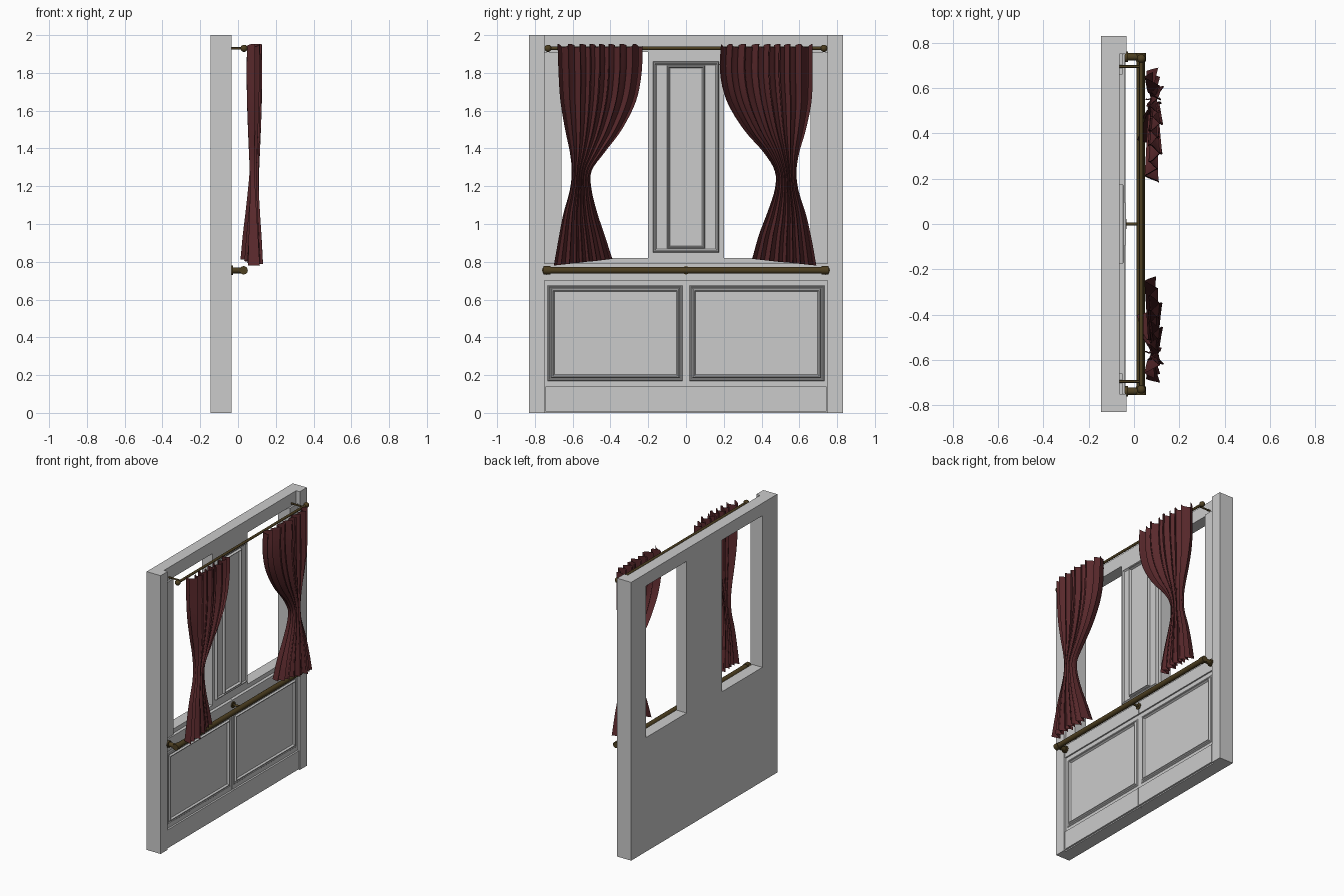
import bpy, bmesh, math
from mathutils import Vector

if "Cube" in bpy.data.objects:
    bpy.data.objects.remove(bpy.data.objects["Cube"])


def material(name, rgb):
    m = bpy.data.materials.new(name)
    m.diffuse_color = (*rgb, 1)
    m.use_nodes = True
    m.node_tree.nodes["Principled BSDF"].inputs["Base Color"].default_value = m.diffuse_color
    return m


BRONZE = material("bronze", (0.075, 0.05, 0.015))
CLOTH = material("red_cloth", (0.10, 0.022, 0.025))


def finish(name, bm, mat=None, smooth=None):
    me = bpy.data.meshes.new(name)
    bm.to_mesh(me)
    bm.free()
    ob = bpy.data.objects.new(name, me)
    bpy.context.collection.objects.link(ob)
    if mat:
        me.materials.append(mat)
    if smooth:
        bpy.ops.object.select_all(action='DESELECT')
        ob.select_set(True)
        bpy.context.view_layer.objects.active = ob
        bpy.ops.object.shade_smooth_by_angle(angle=math.radians(smooth))
    return ob


def box(name, x0, x1, y0, y1, z0, z1):
    bm = bmesh.new()
    bmesh.ops.create_cube(bm, size=1)
    for v in bm.verts:
        v.co = ((x0 + x1) / 2 + v.co.x * (x1 - x0), (y0 + y1) / 2 + v.co.y * (y1 - y0),
                (z0 + z1) / 2 + v.co.z * (z1 - z0))
    return finish(name, bm)


def moulding(name, y0, y1, z0, z1, xb, xt, w):
    """Rectangular picture-frame moulding standing on plane xb, crest at xt."""
    bm = bmesh.new()
    loops = []
    for d, x in ((0, xb), (w * 0.3, xt), (w * 0.6, xt), (w, xb)):
        loops.append([bm.verts.new((x, y, z)) for y, z in
                      ((y0 + d, z0 + d), (y1 - d, z0 + d), (y1 - d, z1 - d), (y0 + d, z1 - d))])
    for a, b in zip(loops, loops[1:]):
        for i in range(4):
            j = (i + 1) % 4
            bm.faces.new((a[i], a[j], b[j], b[i]))
    return finish(name, bm)


def rod(name, a, b, r, sides=16):
    a, b = Vector(a), Vector(b)
    bm = bmesh.new()
    bmesh.ops.create_cone(bm, cap_ends=True, segments=sides, radius1=r, radius2=r, depth=(b - a).length)
    rot = (b - a).to_track_quat('Z', 'Y')
    for v in bm.verts:
        v.co = rot @ v.co + (a + b) / 2
    return finish(name, bm, BRONZE, 40)


def ball(name, c, r):
    bm = bmesh.new()
    bmesh.ops.create_uvsphere(bm, u_segments=16, v_segments=10, radius=r)
    bmesh.ops.translate(bm, verts=bm.verts, vec=c)
    return finish(name, bm, BRONZE, 60)


# Wall slab with two window openings
BACK, FACE, POST = -0.145, -0.063, -0.034
ys, zs = (-0.83, -0.66, -0.2, 0.2, 0.66, 0.83), (0, 0.82, 1.91, 2.0)
bm = bmesh.new()
grid = [[bm.verts.new((BACK, y, z)) for z in zs] for y in ys]
for i in range(5):
    for j in range(3):
        if not (j == 1 and i in (1, 3)):
            bm.faces.new((grid[i][j], grid[i][j + 1], grid[i + 1][j + 1], grid[i + 1][j]))
out = bmesh.ops.extrude_face_region(bm, geom=bm.faces[:])
bmesh.ops.translate(bm, vec=(FACE - BACK, 0, 0),
                    verts=[g for g in out["geom"] if isinstance(g, bmesh.types.BMVert)])
bmesh.ops.recalc_face_normals(bm, faces=bm.faces[:])
finish("wall", bm)

# Central pillar panel
box("pillar_panel", FACE, -0.052, -0.175, 0.175, 0.85, 1.86)
moulding("pillar_outer_moulding", -0.175, 0.175, 0.85, 1.86, -0.052, -0.044, 0.018)
moulding("pillar_inner_moulding", -0.1, 0.1, 0.87, 1.84, -0.052, -0.036, 0.014)

# Mirrored posts, jambs, wainscot and brackets
for s, side in ((-1, "left"), (1, "right")):
    def span(a, b):
        return sorted((s * a, s * b))

    box("post_" + side, FACE, POST, *span(0.75, 0.83), 0, 2)
    box("jamb_" + side, FACE, -0.05, *span(0.66, 0.75), 0.79, 1.91)
    box("wainscot_" + side, FACE, -0.050, *span(0.001, 0.75), 0, 0.79)
    box("skirting_" + side, -0.050, -0.037, *span(0.001, 0.745), 0.008, 0.14)
    box("chair_rail_" + side, -0.050, -0.040, *span(0.001, 0.748), 0.70, 0.79)
    moulding("panel_outer_moulding_" + side, *span(0.018, 0.732), 0.17, 0.675, -0.050, -0.046, 0.012)
    moulding("panel_inner_moulding_" + side, *span(0.033, 0.715), 0.185, 0.66, -0.050, -0.038, 0.018)
    # Curtain rod bracket and finial
    rod("curtain_bracket_" + side, (FACE, s * 0.695, 1.93), (0.03, s * 0.695, 1.93), 0.006, 10)
    ball("finial_" + side, (0.032, s * 0.73, 1.93), 0.019)
    # Handrail bracket, flange and end collar
    rod("rail_bracket_" + side, (-0.04, s * 0.738, 0.755), (0.042, s * 0.738, 0.755), 0.016)
    rod("rail_flange_" + side, (-0.04, s * 0.738, 0.755), (-0.026, s * 0.738, 0.755), 0.024)
    rod("rail_collar_" + side, (0.03, s * 0.718, 0.755), (0.03, s * 0.755, 0.755), 0.022)

# Long rods
rod("curtain_rod", (0.032, -0.73, 1.93), (0.032, 0.73, 1.93), 0.009)
rod("handrail", (0.03, -0.74, 0.755), (0.03, 0.74, 0.755), 0.018)
rod("rail_middle_bracket", (-0.042, 0, 0.755), (0.03, 0, 0.755), 0.008, 10)
rod("rail_middle_flange", (-0.042, 0, 0.755), (-0.034, 0, 0.755), 0.022)


def spline(p, t):
    """Catmull-Rom value through evenly spaced samples, t in 0..1."""
    f = t * (len(p) - 1)
    i = min(int(f), len(p) - 2)
    f -= i
    a, b, c, d = p[max(i - 1, 0)], p[i], p[i + 1], p[min(i + 2, len(p) - 1)]
    return b + 0.5 * f * (c - a + f * (2 * a - 5 * b + 4 * c - d + f * (3 * (b - c) + d - a)))


HEIGHT = (1.945, 1.80, 1.65, 1.50, 1.38, 1.28, 1.18, 1.05, 0.92, 0.78)
FOLD = (0.027, 0.028, 0.026, 0.022, 0.018, 0.015, 0.016, 0.021, 0.027, 0.032)


def curtain(name, s, inner, outer, phase):
    NU, NV = 110, 36
    bm = bmesh.new()
    rows = []
    for j in range(NV + 1):
        t = j / NV
        z0, amp, yi, yo = (spline(p, t) for p in (HEIGHT, FOLD, inner, outer))
        low = max(0, (t - 0.55) / 0.45)
        row = []
        for i in range(NU + 1):
            u = i / NU
            a = math.tau * 8 * (u + 0.018 * math.sin(9 * u + phase)) + phase
            wave = math.sin(a) + 0.3 * math.sin(0.43 * a + 2 + 1.5 * t)
            side = 0.022 * (yo - yi) * math.sin(2 * a) * min(1, 4 * u, 4 * (1 - u))
            base = 0.079 + 0.014 * math.sin(math.pi * u) + low * (0.045 * u - 0.032)
            z = z0 + low ** 2 * 0.035 * (1 - u) + 0.009 * math.sin(a + 1) * (1 - t) ** 6
            row.append(bm.verts.new((min(base + amp * wave, 0.145), s * (yi + (yo - yi) * u + side), z)))
        rows.append(row)
    for a, b in zip(rows, rows[1:]):
        for i in range(NU):
            q = (a[i], b[i], b[i + 1], a[i + 1])
            bm.faces.new(q if s > 0 else q[::-1])
    return finish(name, bm, CLOTH, 60)


# Tied-back curtains
curtain("curtain_right", 1,
        (0.185, 0.18, 0.215, 0.305, 0.41, 0.47, 0.47, 0.43, 0.385, 0.35),
        (0.67, 0.67, 0.665, 0.635, 0.60, 0.585, 0.595, 0.635, 0.665, 0.69), 0.6)
curtain("curtain_left", -1,
        (0.23, 0.235, 0.265, 0.34, 0.43, 0.50, 0.50, 0.47, 0.43, 0.39),
        (0.68, 0.675, 0.665, 0.64, 0.615, 0.605, 0.615, 0.65, 0.675, 0.70), 1.5)
